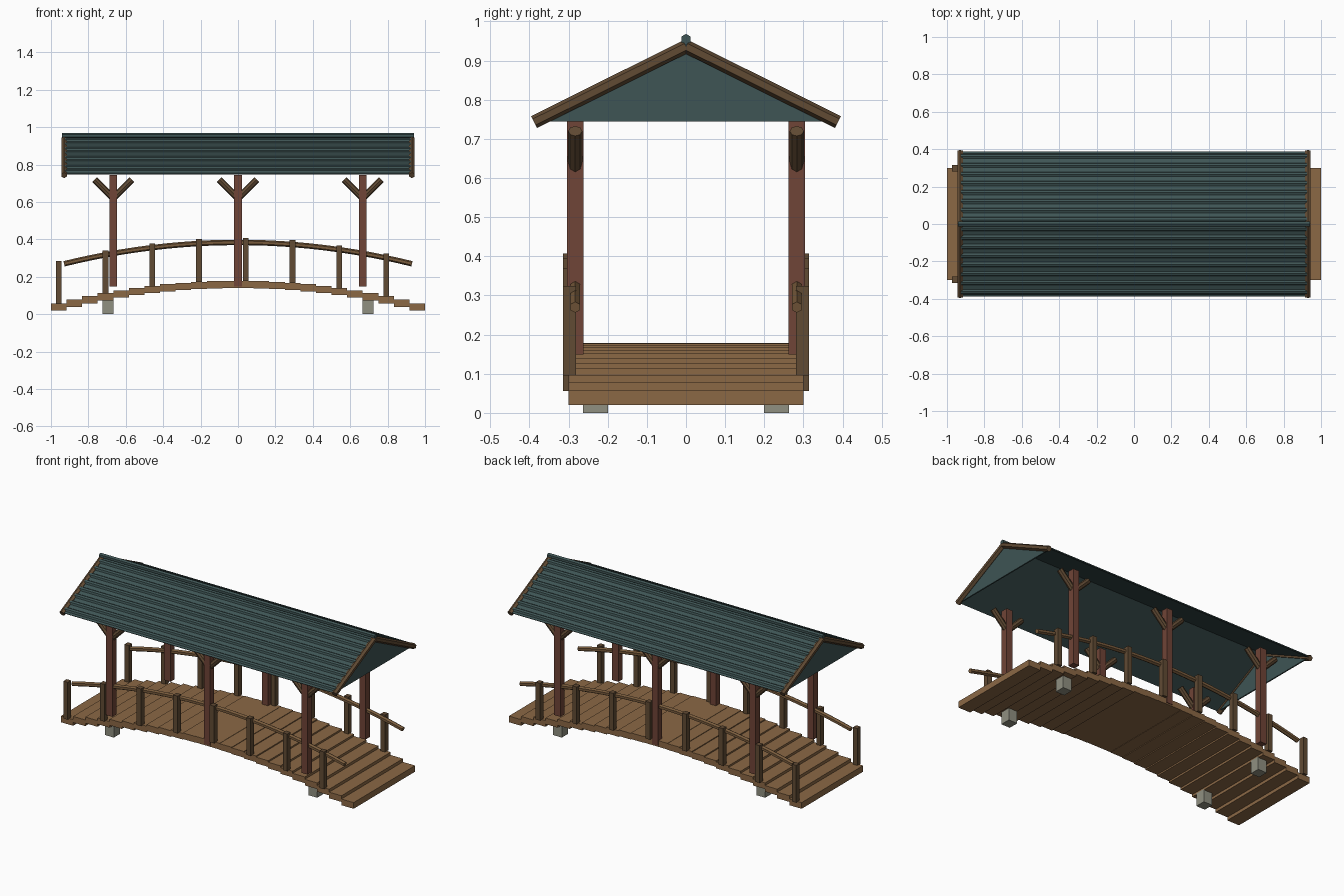
import bpy, bmesh, math
from mathutils import Vector, Matrix

cube = bpy.data.objects.get("Cube")
if cube:
    bpy.data.objects.remove(cube, do_unlink=True)


def material(name, rgb):
    m = bpy.data.materials.new(name)
    m.use_nodes = True
    m.diffuse_color = (*rgb, 1)
    m.node_tree.nodes["Principled BSDF"].inputs["Base Color"].default_value = (*rgb, 1)
    return m


PLANK = material("plank brown", (0.26, 0.14, 0.06))
RAIL = material("rail brown", (0.19, 0.105, 0.045))
DARK = material("dark timber", (0.12, 0.07, 0.034))
RED = material("red timber", (0.16, 0.058, 0.038))
ROOF = material("slate teal", (0.049, 0.09, 0.09))
STONE = material("grey stone", (0.28, 0.28, 0.22))


def finish(name, bm, mat):
    bmesh.ops.recalc_face_normals(bm, faces=bm.faces)
    mesh = bpy.data.meshes.new(name)
    bm.to_mesh(mesh)
    bm.free()
    mesh.materials.append(mat)
    obj = bpy.data.objects.new(name, mesh)
    bpy.context.collection.objects.link(obj)
    return obj


def box(name, center, size, mat):
    bm = bmesh.new()
    bmesh.ops.create_cube(bm, size=1, matrix=Matrix.Translation(center) @ Matrix.Diagonal((*size, 1)))
    return finish(name, bm, mat)


def pole(name, points, radius, sides, mat):
    """Faceted round timber swept along a path."""
    pts = [Vector(p) for p in points]
    bm = bmesh.new()
    rings = []
    for i, p in enumerate(pts):
        d = (pts[min(i + 1, len(pts) - 1)] - pts[max(i - 1, 0)]).normalized()
        u = d.cross(Vector((0, 0, 1))).normalized()
        v = u.cross(d)
        rings.append([bm.verts.new(p + radius * (u * math.sin(a) + v * math.cos(a)))
                      for a in (2 * math.pi * k / sides for k in range(sides))])
    for a, b in zip(rings, rings[1:]):
        for k in range(sides):
            j = (k + 1) % sides
            bm.faces.new((a[k], a[j], b[j], b[k]))
    bm.faces.new(rings[0])
    bm.faces.new(rings[-1])
    return finish(name, bm, mat)


def prism(name, profile, x0, x1, mat):
    """Extrude a (y, z) outline along x."""
    bm = bmesh.new()
    face = bm.faces.new([bm.verts.new((x0, y, z)) for y, z in profile])
    ext = bmesh.ops.extrude_face_region(bm, geom=[face])
    verts = [e for e in ext["geom"] if isinstance(e, bmesh.types.BMVert)]
    bmesh.ops.translate(bm, verts=verts, vec=(x1 - x0, 0, 0))
    return finish(name, bm, mat)


def deck_top(x):
    return 0.179 - 0.132 * x * x


# Arched deck of stepped planks
COUNT = 24
WIDTH = 2 / COUNT
centers = [-1 + WIDTH * (i + 0.5) for i in range(COUNT)]
for x in centers:
    box("deck_plank", (x, 0, deck_top(x) - 0.019), (WIDTH, 0.6, 0.038), PLANK)

for side in (-1, 1):
    # Railing posts on every third plank, with a bent handrail
    for x in centers[::3]:
        box("railing_post", (x, side * 0.298, deck_top(x) + 0.113), (0.03, 0.033, 0.23), DARK)
    xs = [0.93 * (2 * i / COUNT - 1) for i in range(COUNT + 1)]
    pole("handrail", [(x, side * 0.283, deck_top(x) + 0.205) for x in xs], 0.0145, 6, RAIL)

    # Roof columns with two slanted braces each
    for x in (-2 / 3, 0, 2 / 3):
        box("roof_column", (x, side * 0.283, 0.447), (0.042, 0.042, 0.596), RED)
        for way in (-1, 1):
            pole("column_brace", [(x, side * 0.283, 0.62), (x + way * 0.1, side * 0.283, 0.72)],
                 0.018, 8, DARK)

    # Foundation blocks
    for x in (-0.695, 0.695):
        box("foundation_block", (x, side * 0.231, 0.04), (0.06, 0.063, 0.08), STONE)

# Roof slopes with raised ribs running along the length
RIDGE, EAVE = Vector((0, 0.938)), Vector((0.386, 0.746))
ROWS = 8
for side in (-1, 1):
    along = EAVE - RIDGE
    normal = Vector((-along.y, along.x)).normalized()
    outline = [RIDGE, EAVE]
    for row in reversed(range(ROWS)):
        for t, lift in ((1, 0.004), (0.75, 0.004), (0.6, 0.013), (0.35, 0.013), (0.2, 0.004)):
            outline.append(RIDGE + along * ((row + t) / ROWS) + normal * lift)
    outline.append(RIDGE + normal * 0.004)
    prism("roof_slope", [(side * p.x, p.y) for p in outline], -0.925, 0.925, ROOF)

# Gable panels, barge poles and ridge cap
for end in (-1, 1):
    prism("gable_panel", [(-0.386, 0.744), (0.386, 0.744), (0, 0.938)], end * 0.918, end * 0.926, ROOF)
    for side in (-1, 1):
        pole("barge_pole", [(end * 0.93, 0, 0.936), (end * 0.93, side * 0.388, 0.743)], 0.017, 6, DARK)
pole("ridge_cap", [(-0.94, 0, 0.954), (0.94, 0, 0.954)], 0.014, 6, ROOF)
